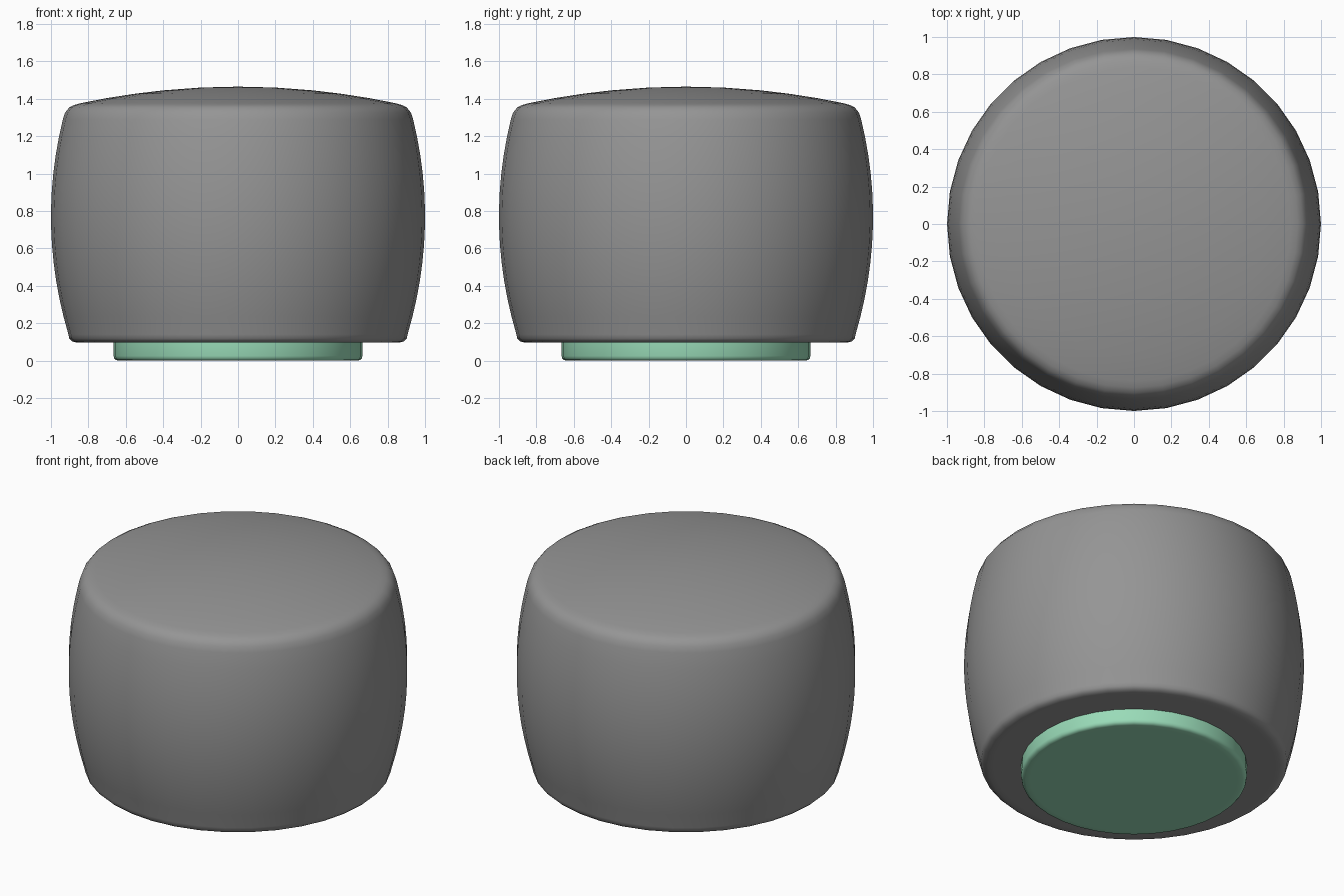
import bpy, bmesh, math
from mathutils import Matrix

cube = bpy.data.objects.get("Cube")
if cube:
    bpy.data.objects.remove(cube, do_unlink=True)

SEGMENTS = 36


def material(name, rgb):
    mat = bpy.data.materials.new(name)
    mat.use_nodes = True
    mat.diffuse_color = (*rgb, 1)
    bsdf = next(n for n in mat.node_tree.nodes if n.type == 'BSDF_PRINCIPLED')
    bsdf.inputs["Base Color"].default_value = (*rgb, 1)
    return mat


def lathe(name, profile, mat):
    """Spin a radius/height profile, starting and ending on the axis, around z."""
    bm = bmesh.new()
    verts = [bm.verts.new((r, 0, z)) for r, z in profile]
    edges = [bm.edges.new(pair) for pair in zip(verts, verts[1:])]
    bmesh.ops.spin(bm, geom=verts + edges, cent=(0, 0, 0), axis=(0, 0, 1),
                   angle=math.tau, steps=SEGMENTS, use_duplicate=False)
    bmesh.ops.remove_doubles(bm, verts=bm.verts[:], dist=0.0005)
    bmesh.ops.recalc_face_normals(bm, faces=bm.faces[:])
    for face in bm.faces:
        face.smooth = True
    mesh = bpy.data.meshes.new(name)
    bm.to_mesh(mesh)
    bm.free()
    mesh.materials.append(mat)
    obj = bpy.data.objects.new(name, mesh)
    bpy.context.collection.objects.link(obj)
    return obj


grey = material("grey fabric", (0.30, 0.30, 0.30))
green = material("mint green", (0.32, 0.71, 0.48))

# Cushion: flat underside, bulging wall, rounded rims and a shallow domed top
underside = [(0, 0.096), (0.83, 0.096), (0.86, 0.096), (0.885, 0.102), (0.902, 0.118)]
wall = []
for i in range(13):
    z = 0.14 + (1.29 - 0.14) * i / 12
    wall.append((1 - 0.235 * (z - 0.77) ** 2, z))
rim = [(0.925, 1.325), (0.903, 1.353), (0.875, 1.367)]
dome = [(r, 1.465 - 0.125 * r * r) for r in (0.84, 0.7, 0.55, 0.4, 0.2, 0)]
lathe("seat_cushion", underside + wall + rim + dome, grey)

# Base: short disc with softened edges, tucked into the underside
bevel = 0.025
corner = [(0.665 - bevel + bevel * math.sin(a), bevel - bevel * math.cos(a))
          for a in (math.radians(30 * k) for k in range(4))]
base = [(0, 0), (0.61, 0)] + corner + [(0.665, 0.098), (0, 0.098)]
base_disc = lathe("base_disc", base, green)

# Keep the hidden upper edge of the base crisp
bpy.context.view_layer.objects.active = base_disc
base_disc.select_set(True)
bpy.ops.object.shade_smooth_by_angle(angle=math.radians(40))
